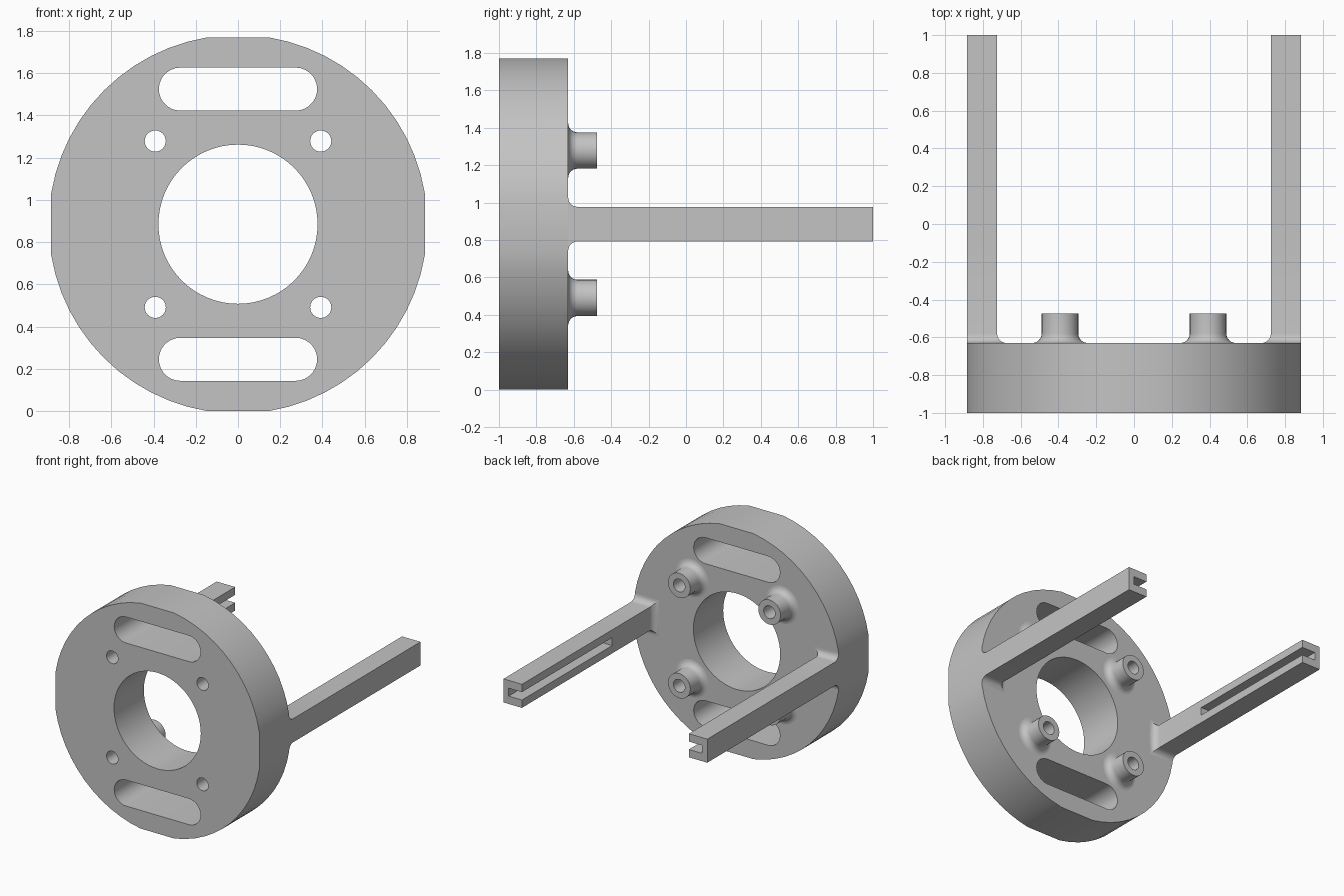
import bpy, bmesh, math

if "Cube" in bpy.data.objects:
    bpy.data.objects.remove(bpy.data.objects["Cube"])

grey = bpy.data.materials.new("light grey")
grey.diffuse_color = (0.55, 0.55, 0.55, 1)
grey.use_nodes = True
grey.node_tree.nodes["Principled BSDF"].inputs["Base Color"].default_value = grey.diffuse_color

ZC = 0.885                 # centre height, also half width across the flats
Y_FRONT, Y_BACK = -1.0, -0.63
BOSS_X, BOSS_Z = 0.392, 0.394
HOLE_R, BOSS_R, FILLET = 0.05, 0.097, 0.05
SEG = 32


def finish(obj):
    obj.data.materials.clear()
    obj.data.materials.append(grey)
    bpy.ops.object.select_all(action='DESELECT')
    obj.select_set(True)
    bpy.context.view_layer.objects.active = obj
    bpy.ops.object.shade_smooth_by_angle(angle=math.radians(30))


def mesh_object(name, bm):
    bmesh.ops.remove_doubles(bm, verts=bm.verts, dist=1e-5)
    bmesh.ops.recalc_face_normals(bm, faces=bm.faces)
    me = bpy.data.meshes.new(name)
    bm.to_mesh(me)
    bm.free()
    obj = bpy.data.objects.new(name, me)
    bpy.context.collection.objects.link(obj)
    finish(obj)


def arc(cx, cy, r, a0, a1, n):
    return [(cx + r * math.cos(a0 + (a1 - a0) * i / n),
             cy + r * math.sin(a0 + (a1 - a0) * i / n)) for i in range(n + 1)]


def circle(cx, cy, r, n):
    return arc(cx, cy, r, 0, 2 * math.pi, n)[:-1]


def loft(bm, rings, closed_ring=True):
    vs = [[bm.verts.new(p) for p in ring] for ring in rings]
    for a, b in zip(vs, vs[1:]):
        for i in range(len(a)):
            j = (i + 1) % len(a)
            bm.faces.new((a[i], a[j], b[j], b[i]))
    return vs


# Round plate with four flats, bore, slots and screw holes
R = 0.897
a = math.acos(ZC / R)
outline = []
for q in range(4):
    outline += arc(0, 0, R, q * math.pi / 2 + a, (q + 1) * math.pi / 2 - a, 12)
loops = [outline, circle(0, 0, 0.377, 64)]
for s in (-1, 1):
    sr, sx = 0.102, 0.273
    loops.append(arc(sx, s * 0.64, sr, -math.pi / 2, math.pi / 2, 14)
                 + arc(-sx, s * 0.64, sr, math.pi / 2, 1.5 * math.pi, 14))
    for t in (-1, 1):
        loops.append(circle(t * BOSS_X, s * BOSS_Z, HOLE_R, SEG))

cu = bpy.data.curves.new("plate_outline", 'CURVE')
cu.dimensions = '2D'
cu.fill_mode = 'BOTH'
cu.extrude = (Y_BACK - Y_FRONT) / 2
for pts in loops:
    sp = cu.splines.new('POLY')
    sp.points.add(len(pts) - 1)
    for p, (x, y) in zip(sp.points, pts):
        p.co = (x, y, 0, 1)
    sp.use_cyclic_u = True
plate = bpy.data.objects.new("round_plate", cu)
bpy.context.collection.objects.link(plate)
plate.location = (0, (Y_FRONT + Y_BACK) / 2, ZC)
plate.rotation_euler = (math.pi / 2, 0, 0)
bpy.context.view_layer.objects.active = plate
plate.select_set(True)
bpy.ops.object.convert(target='MESH')
plate = bpy.context.view_layer.objects.active
bm = bmesh.new()
bm.from_mesh(plate.data)
bmesh.ops.remove_doubles(bm, verts=bm.verts, dist=1e-5)
bmesh.ops.recalc_face_normals(bm, faces=bm.faces)
bm.to_mesh(plate.data)
bm.free()
finish(plate)

# Hollow bosses with a filleted foot
foot = [(BOSS_R + FILLET * (1 - math.cos(t)), Y_BACK + FILLET * (1 - math.sin(t)))
        for t in [math.pi / 2 * i / 6 for i in range(7)]]
profile = [(HOLE_R, Y_BACK), (HOLE_R, -0.475), (BOSS_R, -0.475)] + foot
for sx, side in ((-1, "left"), (1, "right")):
    for sz, level in ((-1, "lower"), (1, "upper")):
        bm = bmesh.new()
        loft(bm, [[(x, y, z) for x, z in
                   circle(sx * BOSS_X, ZC + sz * BOSS_Z, r, SEG)] for r, y in profile])
        mesh_object(f"boss_{level}_{side}", bm)


# Long arms, filleted at the foot, with a groove on the inner face
def section(s, y, grow, depth):
    out, inn, h, g = ZC, 0.725 - grow, 0.0925 + grow, 0.031
    pts = [(out, h), (inn, h), (inn, g), (inn + depth, g),
           (inn + depth, -g), (inn, -g), (inn, -h), (out, -h)]
    return [(s * x, y, ZC + z) for x, z in pts]


for s, side in ((-1, "left"), (1, "right")):
    bm = bmesh.new()
    rings = []
    for i in range(7):
        t = math.pi / 2 * i / 6
        rings.append(section(s, Y_BACK + FILLET * (1 - math.cos(t)),
                             FILLET * (1 - math.sin(t)), 0))
    rings += [section(s, -0.12, 0, 0), section(s, -0.12, 0, 0.115),
              section(s, 1.0, 0, 0.115)]
    vs = loft(bm, rings)
    bm.faces.new(vs[-1])
    mesh_object(f"arm_{side}", bm)
